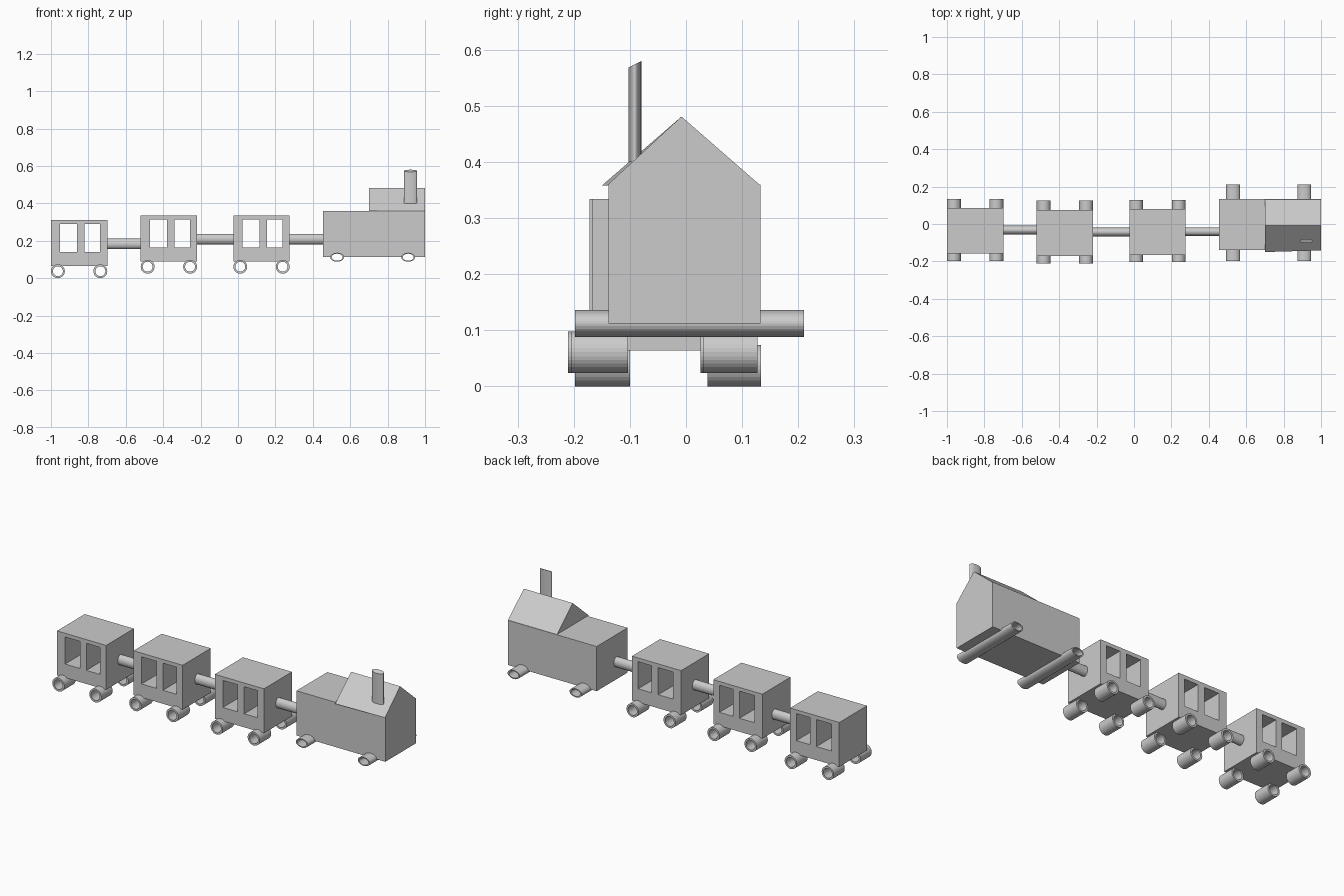
import bpy, bmesh, math
from mathutils import Matrix, Vector

if "Cube" in bpy.data.objects:
    bpy.data.objects.remove(bpy.data.objects["Cube"])


def add_mesh(name, bm):
    bmesh.ops.recalc_face_normals(bm, faces=bm.faces[:])
    me = bpy.data.meshes.new(name)
    bm.to_mesh(me)
    bm.free()
    ob = bpy.data.objects.new(name, me)
    bpy.context.collection.objects.link(ob)
    return ob


def ellipse(cx, cz, rx, rz, n=32):
    return [(cx + rx * math.cos(2 * math.pi * i / n),
             cz + rz * math.sin(2 * math.pi * i / n)) for i in range(n)]


def rect(x0, x1, z0, z1):
    return [(x0, z0), (x1, z0), (x1, z1), (x0, z1)]


def extrude_y(name, loops, y0, y1):
    """Extrude an x-z outline (first loop) with holes (other loops) along y."""
    cu = bpy.data.curves.new(name, 'CURVE')
    cu.dimensions = '2D'
    cu.fill_mode = 'BOTH'
    cu.extrude = (y1 - y0) / 2
    for loop in loops:
        sp = cu.splines.new('POLY')
        sp.points.add(len(loop) - 1)
        for p, (x, z) in zip(sp.points, loop):
            p.co = (x, z, 0, 1)
        sp.use_cyclic_u = True
        sp.use_smooth = False
    tmp = bpy.data.objects.new(name + "_outline", cu)
    bpy.context.collection.objects.link(tmp)
    bpy.context.view_layer.update()
    me = bpy.data.meshes.new_from_object(tmp)
    bpy.data.objects.remove(tmp)
    bm = bmesh.new()
    bm.from_mesh(me)
    bmesh.ops.remove_doubles(bm, verts=bm.verts[:], dist=1e-5)
    bmesh.ops.transform(bm, verts=bm.verts[:], matrix=Matrix.Translation(
        (0, (y0 + y1) / 2, 0)) @ Matrix.Rotation(math.pi / 2, 4, 'X'))
    for f in bm.faces:
        f.smooth = False
    return add_mesh(name, bm)


def tube(name, x, z, rx, rz, y0, y1, bore):
    extrude_y(name, [ellipse(x, z, rx, rz), ellipse(x, z, rx * bore, rz * bore)], y0, y1)


def coupling(name, x0, x1, y, z):
    bm = bmesh.new()
    m = (Matrix.Translation(((x0 + x1) / 2, y, z)) @ Matrix.Diagonal((1, 0.023, 0.028, 1))
         @ Matrix.Rotation(math.pi / 2, 4, 'Y'))
    bmesh.ops.create_cone(bm, cap_ends=True, segments=32, radius1=1, radius2=1,
                          depth=x1 - x0, matrix=m)
    add_mesh(name, bm)


# carriages: left x, bottom z, front y, back y, then wheel y ranges
cars = [(-1.0, 0.064, -0.157, 0.086, (-0.198, -0.10), (0.038, 0.134)),
        (-0.52, 0.088, -0.172, 0.074, (-0.21, -0.108), (0.026, 0.125)),
        (-0.025, 0.088, -0.167, 0.079, (-0.204, -0.103), (0.031, 0.127))]
for i, (x, z, y0, y1, front, back) in enumerate(cars, 1):
    extrude_y(f"carriage_{i}", [rect(x, x + 0.301, z, z + 0.246),
                                rect(x + 0.049, x + 0.14, z + 0.075, z + 0.225),
                                rect(x + 0.18, x + 0.263, z + 0.075, z + 0.225)], y0, y1)
    for side, (a, b) in (("front", front), ("back", back)):
        for end, dx in (("left", 0.037), ("right", 0.264)):
            tube(f"carriage_{i}_{side}_{end}_wheel", x + dx, z - 0.027,
                 0.037, 0.037, a, b, 0.72)

# couplings between the vehicles
coupling("coupling_1", -0.71, -0.51, -0.032, 0.183)
coupling("coupling_2", -0.23, -0.015, -0.043, 0.209)
coupling("coupling_3", 0.265, 0.465, -0.041, 0.209)

# engine body, with half-round notches underneath for the axle tubes
outline = [(1.0, 0.112), (1.0, 0.36), (0.455, 0.36), (0.455, 0.112)]
for ax in (0.53, 0.91):
    outline += [(ax - 0.034 * math.cos(math.pi * k / 16),
                 0.112 + 0.022 * math.sin(math.pi * k / 16)) for k in range(17)]
    tube("engine_axle_tube", ax, 0.112, 0.037, 0.024, -0.198, 0.21, 0.78)
extrude_y("engine_body", [outline], -0.138, 0.133)

# gabled cab roof, slightly skewed at its front eave
bm = bmesh.new()
ends = []
for x, eave in ((0.70, -0.15), (1.0, -0.141)):
    ends.append([bm.verts.new(p) for p in
                 ((x, eave, 0.358), (x, 0.133, 0.358), (x, -0.008, 0.481))])
a, b = ends
bm.faces.new(a)
bm.faces.new(b)
for k in range(3):
    j = (k + 1) % 3
    bm.faces.new((a[k], a[j], b[j], b[k]))
add_mesh("cab_roof", bm)

# flattened chimney with a slanted top
bm = bmesh.new()
bmesh.ops.create_cone(bm, cap_ends=True, segments=32, radius1=1, radius2=1, depth=0.174,
                      matrix=Matrix.Translation((0.922, -0.091, 0.487))
                      @ Matrix.Diagonal((0.035, 0.0115, 1, 1)))
for v in bm.verts:
    if v.co.z > 0.5:
        v.co.z += (v.co.y + 0.091) * 0.5
add_mesh("chimney", bm)
